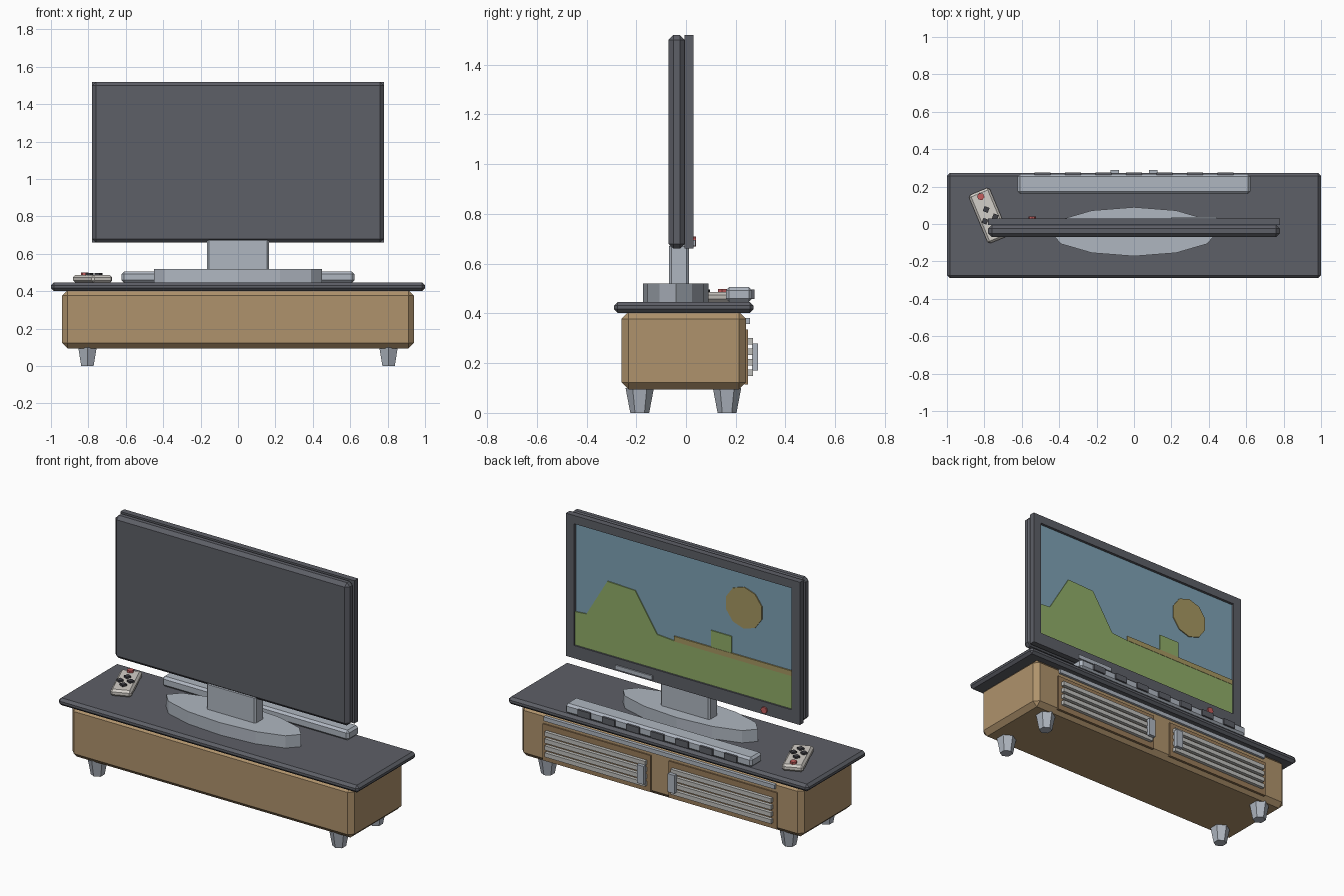
import bpy, bmesh, math
from mathutils import Matrix, Vector

if "Cube" in bpy.data.objects:
    bpy.data.objects.remove(bpy.data.objects["Cube"])


def mat(name, rgb):
    m = bpy.data.materials.new(name)
    m.diffuse_color = (*rgb, 1)
    m.use_nodes = True
    m.node_tree.nodes["Principled BSDF"].inputs["Base Color"].default_value = m.diffuse_color
    return m


WOOD = mat("wood", (.43, .29, .15))
DOOR = mat("door_wood", (.32, .20, .10))
DARK = mat("charcoal", (.11, .115, .135))
BLACK = mat("black", (.05, .05, .06))
SILVER = mat("silver", (.43, .47, .53))
SLAT = mat("slat_grey", (.52, .52, .50))
SHELL = mat("remote_shell", (.65, .62, .58))
RED = mat("red", (.55, .11, .11))
SKY = mat("sky", (.21, .36, .46))
GREEN = mat("green", (.28, .42, .14))
SAND = mat("sand", (.38, .31, .12))


def finish(name, bm, m, bevel=0):
    bmesh.ops.recalc_face_normals(bm, faces=bm.faces)
    me = bpy.data.meshes.new(name)
    bm.to_mesh(me)
    bm.free()
    ob = bpy.data.objects.new(name, me)
    bpy.context.collection.objects.link(ob)
    me.materials.append(m)
    if bevel:
        b = ob.modifiers.new("bevel", 'BEVEL')
        b.width, b.segments = bevel, 1
    return ob


def box(name, x, y, z, m, bevel=0):
    """Box from (min, max) ranges."""
    bm = bmesh.new()
    size = [r[1] - r[0] for r in (x, y, z)]
    mid = [(r[1] + r[0]) / 2 for r in (x, y, z)]
    bmesh.ops.create_cube(bm, size=1, matrix=Matrix.Translation(mid) @ Matrix.Diagonal((*size, 1)))
    return finish(name, bm, m, bevel)


def cone(name, loc, r1, r2, h, n, m, rot=Matrix(), scale=(1, 1, 1)):
    """Cone or cylinder centred at loc."""
    bm = bmesh.new()
    bmesh.ops.create_cone(bm, cap_ends=True, segments=n, radius1=r1, radius2=r2, depth=h,
                          matrix=Matrix.Translation(loc) @ rot @ Matrix.Diagonal((*scale, 1)))
    return finish(name, bm, m)


def plate(name, pts, y0, y1, m):
    """Upright x-z outline extruded from y0 to y1."""
    bm = bmesh.new()
    f = bm.faces.new([bm.verts.new((x, y0, z)) for x, z in pts])
    ext = bmesh.ops.extrude_face_region(bm, geom=[f])
    vs = [v for v in ext['geom'] if isinstance(v, bmesh.types.BMVert)]
    bmesh.ops.translate(bm, verts=vs, vec=(0, y1 - y0, 0))
    return finish(name, bm, m)


FACE_Y = Matrix.Rotation(math.radians(-90), 4, 'X')

# Cabinet, top board and legs
box("cabinet_body", (-.94, .94), (-.26, .242), (.095, .405), WOOD, .028)
box("cabinet_top", (-1, 1), (-.29, .272), (.402, .446), DARK, .015)
for sx in (-1, 1):
    for y in (-.186, .165):
        cone("leg", (sx * .805, y, .05), .038, .057, .10, 6, SILVER)

# Slatted doors with handles, and trim bar
box("trim_bar", (-.77, .77), (.235, .257), (.357, .382), SILVER)
for s in (-1, 1):
    def span(a, b):
        return tuple(sorted((s * a, s * b)))
    box("door_panel", span(.06, .78), (.235, .25), (.115, .335), DOOR)
    for i in range(4):
        z = .162 + i * .042
        box("door_slat", span(.085, .755), (.245, .27), (z - .013, z + .013), SLAT)
    box("door_handle", span(.08, .125), (.265, .29), (.17, .28), SILVER)

# Television stand
cone("stand_base", (0, -.041, .482), 1, 1, .076, 12, SILVER, scale=(.45, .131, 1))
box("stand_neck", (-.165, .165), (-.069, .012), (.51, .68), SILVER, .01)

# Television shell and bezel
box("television_back", (-.78, .78), (-.07, -.005), (.66, 1.52), DARK, .02)
box("bezel_top", (-.78, .78), (-.006, .03), (1.47, 1.52), DARK)
box("bezel_bottom", (-.78, .78), (-.006, .03), (.66, .737), DARK)
for x in ((-.78, -.725), (.725, .78)):
    box("bezel_side", x, (-.006, .03), (.737, 1.47), DARK)
box("bezel_bar", (.2, .445), (.025, .038), (.671, .696), SILVER)
cone("power_button", (-.545, .033, .689), .02, .02, .014, 8, RED, FACE_Y)

# Screen picture in low relief
box("screen", (-.725, .725), (-.006, .014), (.737, 1.47), SKY)
plate("landscape", [(.725, .737), (.725, .937), (.65, .943), (.51, 1.177), (.325, 1.17),
                    (.18, .945), (.066, .937), (-.725, .937), (-.725, .737)], .012, .02, GREEN)
plate("sand_strip", [(.066, .935), (.066, .966), (-.725, .966), (-.725, .935)], .012, .022, SAND)
plate("bush", [(-.18, .964), (-.18, 1.066), (-.318, 1.066), (-.318, .964)], .012, .02, GREEN)
cone("sun", (-.4, .016, 1.26), .125, .125, .008, 10, SAND, FACE_Y)

# Sound bar with grille blocks
box("sound_bar", (-.622, .622), (.16, .266), (.446, .506), SILVER, .013)
for i in range(7):
    x = (i - 3) * .163
    box("grille_block", (x - .042, x + .042), (.255, .276), (.458, .496), DARK)

# Remote control, turned on the board
turn = Matrix.Translation((-.777, .045, 0)) @ Matrix.Rotation(math.radians(22.6), 4, 'Z')
remote = [box("remote_body", (-.06, .06), (-.14, .14), (.446, .486), SHELL, .012),
          cone("remote_power", (0, .11, .49), .02, .02, .018, 6, RED)]
for x, y in ((0, .035), (-.03, -.02), (.03, -.02), (0, -.072)):
    remote.append(cone("remote_button", (x, y, .489), .02, .02, .016, 4, BLACK))
for ob in remote:
    ob.matrix_world = turn
